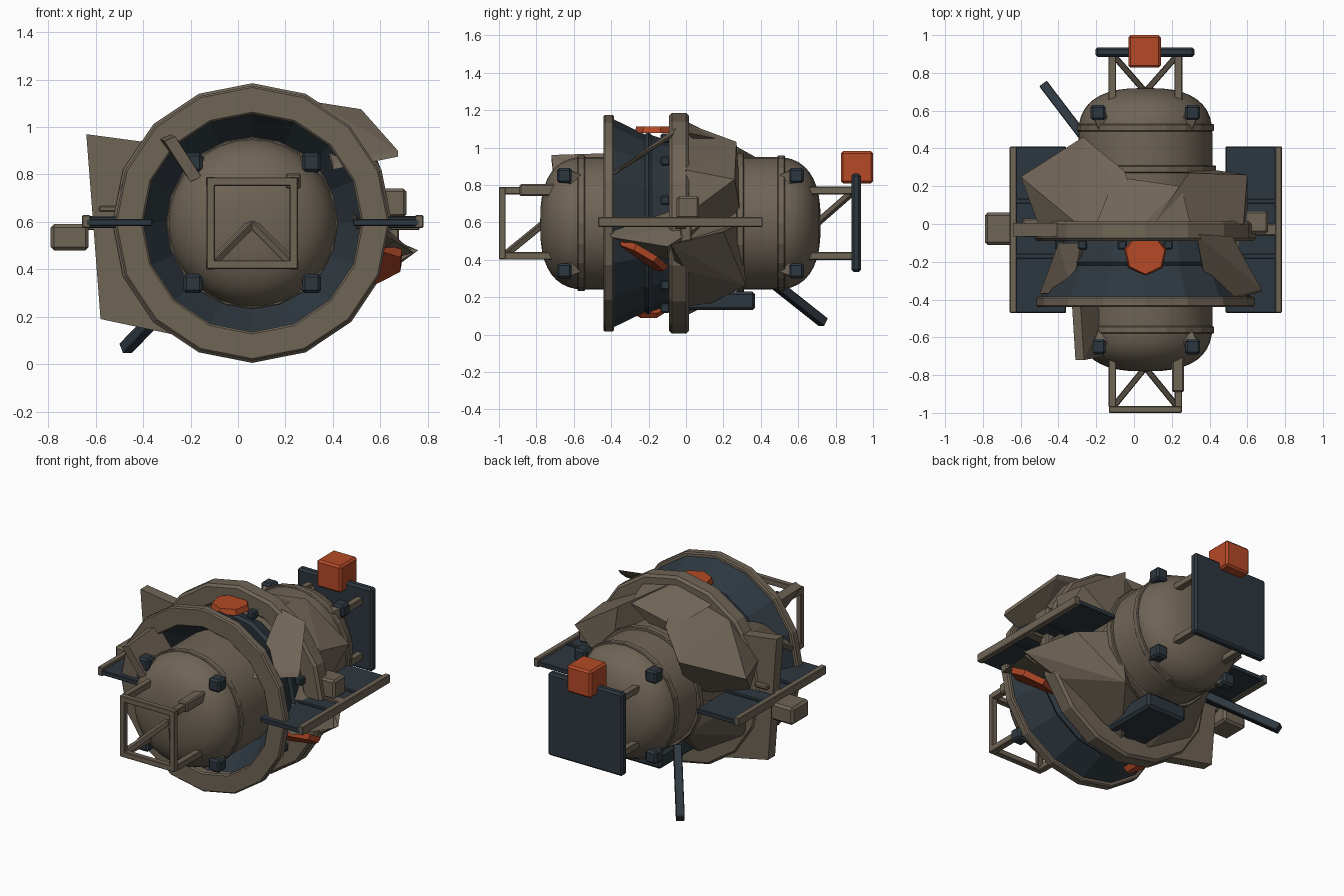
import bpy, bmesh, math
from mathutils import Vector, Matrix

if "Cube" in bpy.data.objects:
    bpy.data.objects.remove(bpy.data.objects["Cube"], do_unlink=True)


def material(name, rgb):
    m = bpy.data.materials.new(name)
    m.use_nodes = True
    m.diffuse_color = (*rgb, 1)
    m.node_tree.nodes["Principled BSDF"].inputs["Base Color"].default_value = (*rgb, 1)
    return m


TAN = material("weathered tan", (0.16, 0.128, 0.094))
DARK = material("dark slate", (0.027, 0.039, 0.050))
ORANGE = material("signal orange", (0.46, 0.068, 0.02))
CX, CZ = 0.06, 0.595    # long axis of the hull


def finish(name, bm, mat, bevel=0.0, smooth=False):
    bmesh.ops.recalc_face_normals(bm, faces=bm.faces)
    me = bpy.data.meshes.new(name)
    bm.to_mesh(me)
    bm.free()
    me.materials.append(mat)
    ob = bpy.data.objects.new(name, me)
    bpy.context.scene.collection.objects.link(ob)
    if bevel:
        mod = ob.modifiers.new("edge bevel", 'BEVEL')
        mod.width = bevel
    if smooth:
        bpy.context.view_layer.objects.active = ob
        ob.select_set(True)
        bpy.ops.object.shade_smooth_by_angle(angle=math.radians(35))
        ob.select_set(False)
    return ob


def box(name, x, y, z, mat, bevel=0.008):
    """Box from (low, high) pairs."""
    bm = bmesh.new()
    size = [b - a for a, b in (x, y, z)]
    mid = [(a + b) / 2 for a, b in (x, y, z)]
    bmesh.ops.create_cube(bm, size=1, matrix=Matrix.Translation(mid) @ Matrix.Diagonal((*size, 1)))
    return finish(name, bm, mat, bevel)


def cube(name, p, s, mat, bevel=0.008):
    return box(name, *[(c - s / 2, c + s / 2) for c in p], mat, bevel)


def beam(name, a, b, w, mat):
    """Square bar between two points."""
    a, b = Vector(a), Vector(b)
    d = b - a
    bm = bmesh.new()
    rot = d.to_track_quat('Y', 'Z').to_matrix().to_4x4()
    bmesh.ops.create_cube(bm, size=1, matrix=Matrix.Translation((a + b) / 2) @ rot
                          @ Matrix.Diagonal((w, d.length, w, 1)))
    return finish(name, bm, mat, 0.004)


def lathe(name, profile, n, mat, closed=True, smooth=False, bevel=0.0):
    """Revolve (y, radius) points around the hull axis."""
    bm = bmesh.new()
    rings = []
    for y, r in profile:
        rings.append([bm.verts.new((CX + r * math.sin(t), y, CZ + r * math.cos(t)))
                      for t in (math.tau * i / n for i in range(n))])
    pairs = list(zip(rings, rings[1:])) + ([(rings[-1], rings[0])] if closed else [])
    for p, q in pairs:
        for i in range(n):
            j = (i + 1) % n
            bm.faces.new((p[i], p[j], q[j], q[i]))
    bmesh.ops.remove_doubles(bm, verts=bm.verts, dist=1e-5)
    return finish(name, bm, mat, bevel, smooth)


def chunk(name, pts, thick=None):
    """Faceted debris: hull of a few points, optionally extruded by a vector."""
    pts = [Vector(p) for p in pts]
    if thick:
        pts += [p + Vector(thick) for p in pts]
    bm = bmesh.new()
    res = bmesh.ops.convex_hull(bm, input=[bm.verts.new(p) for p in pts])
    junk = {v for v in res["geom_interior"] if isinstance(v, bmesh.types.BMVert)}
    bmesh.ops.delete(bm, geom=list(junk), context='VERTS')
    return finish(name, bm, TAN)


# Hull with two squarish domes
R, MID, HALF, DOME = 0.355, -0.03, 0.5, 0.25
arc = [math.pi / 2 * i / 10 for i in range(11)]
dome = [(HALF + DOME * math.sin(t) ** 0.8, R * max(0, math.cos(t)) ** 0.75) for t in arc]
hull = [(MID - y, r) for y, r in reversed(dome)] + [(MID + y, r) for y, r in dome]
hull[0], hull[-1] = (hull[0][0], 0), (hull[-1][0], 0)
lathe("hull", hull, 32, TAN, closed=False, smooth=True)


def ring(name, y0, y1, r0, r1, n, mat, bevel=0.008):
    lathe(name, [(y0, r0), (y0, r1), (y1, r1), (y1, r0)], n, mat, bevel=bevel)


# Rings, hoops and the dark flared skirt
ring("front_rim", -0.44, -0.385, 0.46, 0.58, 16, TAN)
ring("middle_ring", -0.09, 0.015, 0.46, 0.59, 16, TAN, 0.015)
lathe("flared_skirt", [(-0.40, 0.48), (-0.385, 0.555), (-0.22, 0.475), (-0.2, 0.49),
                       (-0.18, 0.47), (-0.09, 0.44), (-0.09, 0.33), (-0.2, 0.34)], 16, DARK)
for y, r in ((0.29, 0.375), (0.51, 0.363), (-0.56, 0.363)):
    ring("hull_hoop", y - 0.02, y + 0.02, 0.33, r, 20, TAN, 0.005)
for i in range(12):
    t = math.tau * i / 12 + 0.26
    cube("skirt_clamp", (CX + 0.47 * math.sin(t), -0.11, CZ + 0.47 * math.cos(t)), 0.05, DARK)

# Corner thrusters and the hull brackets behind them
for sx in (-1, 1):
    for sz in (-1, 1):
        for sy, y in ((-1, -0.65), (1, 0.59)):
            p = (CX + sx * 0.25, y, CZ + sz * 0.255)
            cube("thruster", p, 0.08, DARK, 0.012)
            beam("thruster_bracket", p, (CX + sx * 0.19, y - sy * 0.14, CZ + sz * 0.2), 0.07, TAN)

# Front docking frame and rear truss
H = 0.175
for s in (-1, 1):
    x, z = CX + s * H, CZ + s * H
    box("frame_post", (x - 0.018, x + 0.018), (-1, -0.964), (CZ - H - 0.018, CZ + H + 0.018), TAN, 0.004)
    box("frame_rail", (CX - H, CX + H), (-1, -0.964), (z - 0.018, z + 0.018), TAN, 0.004)
    beam("front_brace", (CX, -0.76, CZ), (x, -0.975, CZ - H), 0.032, TAN)
    beam("rear_brace", (CX, 0.70, CZ), (x, 0.9, CZ + H), 0.032, TAN)
    for t in (-1, 1):
        beam("front_leg", (x, -0.6, CZ + t * H), (x, -0.97, CZ + t * H), 0.04, TAN)
        beam("rear_leg", (x, 0.55, CZ + t * H), (x, 0.9, CZ + t * H), 0.042, TAN)
box("leg_sleeve", (0.2, 0.265), (-0.89, -0.65), (0.74, 0.805), TAN)
box("rear_panel", (-0.205, 0.32), (0.885, 0.935), (0.335, 0.86), DARK, 0.012)
box("beacon_box", (-0.03, 0.142), (0.828, 1.0), (0.808, 0.98), ORANGE, 0.012)

# Side panels with edge rails and ribs
for inner, outer in ((-0.36, -0.64), (0.485, 0.765)):
    lo, hi = min(inner, outer), max(inner, outer)
    box("side_panel", (lo, hi), (-0.47, 0.41), (0.583, 0.612), DARK, 0.004)
    for y in (-0.17, 0.12):
        box("panel_rib", (lo, hi), (y - 0.012, y + 0.012), (0.575, 0.622), DARK, 0.003)
    s = 1 if outer > 0 else -1
    box("panel_rail", (outer - 0.018, outer + 0.018), (-0.47, 0.41), (0.575, 0.628), TAN, 0.004)
    beam("panel_arm", (CX, -0.03, CZ), (outer, -0.03, CZ), 0.06, TAN)

# Equipment boxes and the trailing antenna
box("left_pod", (-0.79, -0.63), (-0.11, 0.06), (0.48, 0.59), TAN, 0.014)
box("right_pod", (0.55, 0.71), (-0.05, 0.07), (0.62, 0.74), TAN, 0.012)
box("right_pod_post", (0.62, 0.68), (-0.03, 0.03), (0.47, 0.64), TAN)
box("small_lug", (-0.59, -0.5), (-0.07, 0.03), (0.64, 0.67), TAN)
box("belly_box", (-0.08, 0.2), (-0.02, 0.37), (0.13, 0.23), DARK, 0.015)
beam("antenna", (-0.475, 0.735, 0.065), (-0.22, 0.4, 0.33), 0.05, DARK)


# Orange seven-sided hatches
def hatch(p, normal, r):
    bm = bmesh.new()
    rot = Vector(normal).to_track_quat('Z', 'Y').to_matrix().to_4x4()
    bmesh.ops.create_cone(bm, cap_ends=True, segments=7, radius1=r, radius2=r * 0.92, depth=0.035,
                          matrix=Matrix.Translation(p) @ rot)
    finish("hatch", bm, ORANGE)


hatch((0.06, -0.16, 1.095), (0, 0, 1), 0.115)
hatch((0.56, -0.23, 0.42), (0.15, -0.5, -0.85), 0.15)
hatch((-0.22, -0.2, 0.15), (-0.5, 0, -0.85), 0.11)

# Flat broken plates
chunk("left_plate", [(-0.64, -0.065, 0.97), (-0.38, -0.065, 0.935),
                     (-0.25, -0.065, 0.12), (-0.58, -0.065, 0.19)], (0, 0.07, 0))
chunk("upper_right_plate", [(0.33, -0.07, 1.08), (0.52, -0.08, 1.05),
                            (0.675, -0.36, 0.875), (0.4, -0.43, 0.82)], (0, 0.015, 0.025))
chunk("upper_left_plate", [(-0.5, -0.37, 0.74), (-0.4, -0.1, 0.92),
                           (-0.28, -0.1, 0.95), (-0.33, -0.36, 0.86)], (0.02, 0, -0.03))
chunk("front_splinter", [(-0.31, -0.72, 0.94), (-0.2, -0.7, 0.77), (-0.33, -0.4, 0.95),
                         (-0.17, -0.4, 0.75)], (0.045, 0, 0.02))
chunk("right_plate", [(0.5, -0.43, 0.62), (0.66, -0.4, 0.52), (0.74, -0.1, 0.47),
                      (0.45, -0.1, 0.68), (0.6, 0.1, 0.6), (0.5, -0.1, 0.4)])

# Faceted rubble wrapped round the rear of the middle ring
chunk("rubble_upper_left", [(-0.6, 0.25, 0.8), (-0.27, 0.46, 0.9), (-0.05, 0.28, 1.0), (0.05, 0, 1.12),
                            (-0.3, 0, 1.02), (-0.5, -0.02, 0.8), (-0.2, 0.25, 0.6), (-0.45, 0, 0.6)])
chunk("rubble_upper_right", [(0.6, 0.26, 0.83), (0.29, 0.27, 1.03), (0.2, 0.13, 1.07), (0.1, 0, 1.13),
                             (0.58, 0, 0.88), (0.33, 0.3, 0.6), (0.6, -0.05, 0.6)])
chunk("rubble_top", [(-0.1, 0.25, 1.0), (0.25, 0.2, 1.04), (0.05, 0, 1.14), (-0.2, 0, 1.08),
                     (0.3, 0, 1.08), (0.06, 0.2, 0.9)])
chunk("rubble_lower_right", [(0.76, -0.08, 0.48), (0.6, 0.2, 0.55), (0.33, 0.32, 0.26), (0.1, 0, 0.1),
                             (0.57, 0, 0.34), (0.35, 0.3, 0.6), (0.1, 0.2, 0.24)])
chunk("rubble_lower_left", [(-0.42, 0, 0.3), (-0.1, 0, 0.11), (-0.2, 0.28, 0.36), (-0.48, 0.1, 0.58),
                            (-0.22, 0.33, 0.6), (0.06, 0.15, 0.24)])
